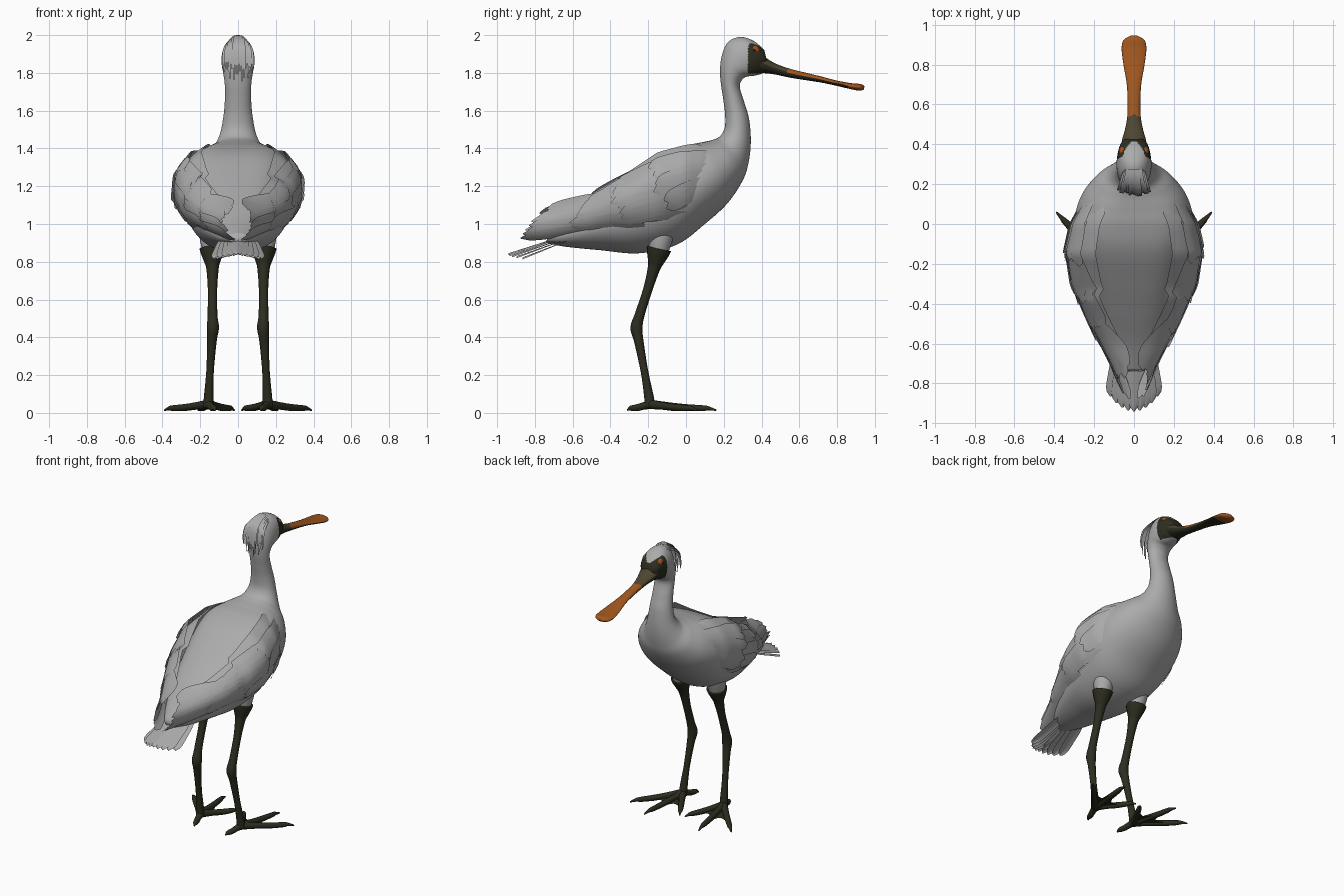
import bpy, bmesh, math, random
from mathutils import Vector

if "Cube" in bpy.data.objects:
    bpy.data.objects.remove(bpy.data.objects["Cube"])

random.seed(4)


def mat(name, rgb):
    m = bpy.data.materials.new(name)
    m.diffuse_color = (*rgb, 1)
    m.use_nodes = True
    m.node_tree.nodes["Principled BSDF"].inputs["Base Color"].default_value = m.diffuse_color
    return m


WHITE = mat("plumage grey white", (0.41, 0.41, 0.41))
DARK = mat("dark skin", (0.026, 0.026, 0.014))
BROWN = mat("bill brown", (0.075, 0.06, 0.03))
ORANGE = mat("bill orange", (0.36, 0.095, 0.013))
RED = mat("eye orange", (0.36, 0.08, 0.01))
BLACK = mat("pupil black", (0.008, 0.008, 0.008))


def finish(bm, name, mats, rule=None, closed=True):
    if closed:
        bmesh.ops.recalc_face_normals(bm, faces=bm.faces)
    bm.normal_update()
    for f in bm.faces:
        f.smooth = True
        if rule:
            f.material_index = rule(f.calc_center_median(), f.normal)
    me = bpy.data.meshes.new(name)
    bm.to_mesh(me)
    bm.free()
    for m in mats:
        me.materials.append(m)
    ob = bpy.data.objects.new(name, me)
    bpy.context.collection.objects.link(ob)
    return ob


def smooth_rows(rows, n):
    """Catmull-Rom interpolation of rows of numbers."""
    out = []
    for i in range(len(rows) - 1):
        a, b, c, d = (rows[max(0, min(len(rows) - 1, i + k))] for k in (-1, 0, 1, 2))
        for j in range(n):
            t = j / n
            out.append([0.5 * (2 * q + (r - p) * t + (2 * p - 5 * q + 4 * r - s) * t * t
                               + (3 * q - p - 3 * r + s) * t ** 3) for p, q, r, s in zip(a, b, c, d)])
    return out + [list(rows[-1])]


def skin(bm, rings):
    vs = [[bm.verts.new(p) for p in r] for r in rings]
    n = len(vs[0])
    for a, b in zip(vs, vs[1:]):
        for k in range(n):
            bm.faces.new((a[k], a[(k + 1) % n], b[(k + 1) % n], b[k]))
    bm.faces.new(vs[0])
    bm.faces.new(vs[-1])


def loft(bm, rows, n, seg, square=0.0):
    """Rows: top y, top z, bottom y, bottom z, half width; square broadens wide backs."""
    rings = []
    for ty, tz, by, bz, w in smooth_rows(rows, n):
        ring = []
        for k in range(seg):
            a = 2 * math.pi * k / seg
            m = (1 + math.cos(a)) / 2
            e = 1 - square * max(0, min(1, (w - .1) / .2)) * max(0, math.cos(a)) ** .5
            x = math.copysign(abs(math.sin(a)) ** e, math.sin(a))
            ring.append((w * x, by + (ty - by) * m, bz + (tz - bz) * m))
        rings.append(ring)
    skin(bm, rings)


def tube(bm, rows, n=3, seg=14):
    """Rows: x, y, z, radius."""
    rows = smooth_rows(rows, n)
    pts = [Vector(r[:3]) for r in rows]
    rings = []
    for i, p in enumerate(pts):
        d = (pts[min(i + 1, len(pts) - 1)] - pts[max(i - 1, 0)]).normalized()
        up = Vector((0, 0, 1)) if abs(d.z) < 0.7 else Vector((0, 1, 0))
        s = d.cross(up).normalized()
        u = s.cross(d)
        rings.append([p + rows[i][3] * (s * math.cos(a) + u * math.sin(a))
                      for a in (2 * math.pi * k / seg for k in range(seg))])
    skin(bm, rings)


def strip(bm, fn, nt=14, ns=4):
    """Feather sheet: fn(t along 0..1, s across -1..1)."""
    g = [[bm.verts.new(fn(i / nt, 2 * j / ns - 1)) for j in range(ns + 1)] for i in range(nt + 1)]
    for i in range(nt):
        for j in range(ns):
            bm.faces.new((g[i][j], g[i + 1][j], g[i + 1][j + 1], g[i][j + 1]))


def blade(t):
    """Feather outline: narrow root, blunt round tip."""
    return (0.55 + 0.45 * min(1, t * 2)) * (1 if t < 0.8 else math.sqrt(max(0.01, 1 - ((t - 0.8) / 0.2) ** 2)))


# body, neck and head in one skin, bare dark face
bm = bmesh.new()
loft(bm, [(-.73, .95, -.74, .90, .05), (-.6, 1.03, -.64, .88, .125), (-.45, 1.14, -.46, .862, .2),
          (-.3, 1.25, -.25, .845, .255), (-.14, 1.36, -.05, .89, .29), (-.02, 1.41, .1, 1.0, .295),
          (.07, 1.43, .22, 1.11, .26), (.14, 1.445, .30, 1.23, .195), (.18, 1.465, .33, 1.32, .135),
          (.205, 1.51, .343, 1.43, .097), (.207, 1.58, .335, 1.55, .078), (.197, 1.66, .31, 1.64, .07),
          (.185, 1.74, .285, 1.73, .07), (.18, 1.82, .31, 1.775, .078), (.192, 1.9, .36, 1.785, .086),
          (.225, 1.965, .40, 1.795, .087), (.29, 1.99, .423, 1.815, .08), (.36, 1.968, .43, 1.83, .068),
          (.415, 1.92, .432, 1.845, .048)], 14, 88, .45)


def face_rule(c, n):
    crown = 1.975 - .065 * max(0, 1 - abs(c.x) / .075)
    return 1 if c.y > .328 + max(0, c.z - 1.93) * .3 and 1.797 < c.z < crown else 0


finish(bm, "body", [WHITE, DARK], face_rule)

# spoon bill
bm = bmesh.new()
loft(bm, [(.39, 1.905, .385, 1.80, .066), (.43, 1.875, .43, 1.797, .058), (.48, 1.847, .48, 1.79, .044),
          (.55, 1.822, .55, 1.775, .033), (.65, 1.797, .65, 1.759, .033), (.72, 1.78, .72, 1.748, .039),
          (.80, 1.759, .80, 1.731, .053), (.88, 1.745, .88, 1.712, .062), (.925, 1.741, .92, 1.706, .052),
          (.945, 1.73, .942, 1.712, .02)], 10, 40)


def bill_rule(c, n):
    if n.z < -0.1 and c.y < .86:
        return 0
    return 2 if c.y > .55 - abs(c.x) * .5 else (1 if n.z > .25 else 0)


finish(bm, "bill", [DARK, BROWN, ORANGE], bill_rule)

# eyes
for sx, side in ((1, "right"), (-1, "left")):
    for part, r, x, m in (("eye", .03, .053, RED), ("pupil", .014, .0675, BLACK)):
        bm = bmesh.new()
        bmesh.ops.create_uvsphere(bm, u_segments=20, v_segments=12, radius=r)
        for v in bm.verts:
            v.co = Vector((sx * x + v.co.x * .75, .36 + v.co.y, 1.915 + v.co.z))
        finish(bm, f"{side}_{part}", [m])


# wing surface: y, half width, middle height, half height
WING = [(.24, .165, 1.29, .12), (.1, .262, 1.25, .18), (0, .31, 1.22, .2), (-.15, .332, 1.18, .2),
        (-.3, .302, 1.12, .16), (-.4, .262, 1.09, .13), (-.5, .215, 1.05, .11), (-.6, .165, 1.02, .1),
        (-.7, .113, 1.0, .1), (-.9, .025, .97, .09)]


def wing_at(y):
    y = max(-.9, min(.24, y))
    for a, b in zip(WING, WING[1:]):
        if y >= b[0]:
            t = (a[0] - y) / (a[0] - b[0])
            return [p + (q - p) * t for p, q in zip(a, b)][1:]


def wing_x(y, z, edge):
    """Side surface, tucked in at its top and bottom edges."""
    w, zc, h = wing_at(y)
    k = 1.35 if z > zc and y > -.35 else 1
    return max(.008, w - edge * k * min(1.25, abs(z - zc) / h) ** 2.4)


def wing_feather(bm, sx, root, tip, width, lift):
    d = Vector((tip[0] - root[0], tip[1] - root[1])).normalized()

    def fn(t, s):
        o = s * width * blade(t)
        y = root[0] + (tip[0] - root[0]) * t - d.y * o
        z = root[1] + (tip[1] - root[1]) * t + d.x * o + .012 * math.sin(math.pi * t)
        return sx * (wing_x(y, z, .085) + lift * t - .004 * s), y, z
    strip(bm, fn)


def mix(a, b, t):
    return a + (b - a) * t


for sx, side in ((1, "right"), (-1, "left")):
    # smooth shoulder shell
    bm = bmesh.new()

    def shell(t, s):
        y = mix(.22, -.6, t)
        w, zc, h = wing_at(y)
        z = zc + s * h * (1 if t > .2 else .6 + 2 * t)
        return sx * (wing_x(y, z, .10) - .004 - .03 * max(0, 1 - t * 6)), y, z
    strip(bm, shell, 24, 16)
    finish(bm, f"{side}_wing", [WHITE], closed=False)
    # rows: name, count, first root, last root, first tip, last tip, half width, lift
    for name, n, r0, r1, t0, t1, w, lift in (
            ("primary_feathers", 8, (-.22, .99), (-.3, 1.16), (-.86, .925), (-.75, 1.08), .026, .006),
            ("secondary_feathers", 8, (0, 1.05), (-.1, 1.33), (-.62, .985), (-.5, 1.125), .033, .012),
            ("long_coverts", 7, (.1, 1.12), (.02, 1.37), (-.36, 1.03), (-.4, 1.19), .036, .016),
            ("short_coverts", 6, (.19, 1.22), (.13, 1.37), (-.12, 1.08), (-.2, 1.30), .036, .02)):
        bm = bmesh.new()
        for i in range(n):
            k = i / (n - 1)
            j = random.uniform(-.025, .025)
            wing_feather(bm, sx, (mix(r0[0], r1[0], k), mix(r0[1], r1[1], k)),
                         (mix(t0[0], t1[0], k) + j, mix(t0[1], t1[1], k)), w, lift + .004 * (i % 2))
        finish(bm, f"{side}_{name}", [WHITE], closed=False)

# tail fan
bm = bmesh.new()
for i in range(-4, 5):
    k = i / 4

    def fn(t, s, k=k):
        return (k * (.05 + .067 * t) + s * .034 * blade(t),
                mix(-.5, -.94 + .075 * k * k, t),
                mix(.985, .845, t) - .022 * abs(k) - .01 * s * s * t)
    strip(bm, fn)
finish(bm, "tail_feathers", [WHITE], closed=False)

# drooping crest on the back of the head
bm = bmesh.new()
for i in range(15):
    x = (i - 7) / 7
    drop = random.uniform(.04, .11) + .05 * (1 - abs(x))
    back = random.uniform(.0, .018)

    def fn(t, s, x=x, drop=drop, back=back):
        a = min(1, t / .6) * 1.5
        y = .275 - (.11 + back - .02 * x * x) * math.sin(a) - .012 * t
        z = 1.885 + (.115 - .04 * x * x) * math.cos(a) - drop * max(0, t - .45) / .55
        return x * (.04 + .04 * math.sin(math.pi * t * .7)) + s * .012 * (1 - t * .8), y, z
    strip(bm, fn, 14, 2)
finish(bm, "crest_feathers", [WHITE], closed=False)

# legs and webbed feet
for sx, side in ((1, "right"), (-1, "left")):
    bm = bmesh.new()
    tube(bm, [(sx * .138, -.12, 1.0, .07), (sx * .138, -.135, .92, .064), (sx * .137, -.145, .85, .05)], 5, 24)
    finish(bm, f"{side}_thigh", [WHITE])

    bm = bmesh.new()
    tube(bm, [(sx * x, y, z, r) for x, y, z, r in (
        (.138, -.143, .87, .066), (.137, -.15, .84, .058), (.136, -.16, .80, .043), (.135, -.17, .765, .033),
        (.135, -.2, .66, .025), (.135, -.245, .52, .026), (.133, -.262, .45, .032), (.138, -.25, .38, .025),
        (.148, -.22, .22, .02), (.155, -.197, .09, .025), (.157, -.19, .03, .028))], 4, 16)
    finish(bm, f"{side}_leg", [DARK])

    bm = bmesh.new()
    root = Vector((.157, -.19, .04))
    tips = [Vector(p) for p in ((.02, .04, .014), (.21, .16, .014), (.39, .06, .014), (.12, -.31, .02))]
    for tip in tips:
        tube(bm, [(sx * p.x, p.y, z, r) for p, z, r in (
            (root, .045, .026), (root.lerp(tip, .3), .036, .02), (root.lerp(tip, .55), .028, .019),
            (root.lerp(tip, .8), .025, .016), (root.lerp(tip, .87), .025, .012), (tip, .014, .004))], 3, 10)
    finish(bm, f"{side}_toes", [DARK])

    # webs between neighbouring front toes
    bm = bmesh.new()
    for a, b in zip(tips[:2], tips[1:3]):
        def fn(t, s):
            k = (s + 1) / 2
            p = root.lerp(a.lerp(b, k), t * (.68 - .9 * k * (1 - k)))
            return sx * p.x, p.y, mix(.038, .024, t)
        strip(bm, fn, 6, 8)
    finish(bm, f"{side}_web", [DARK], closed=False)
